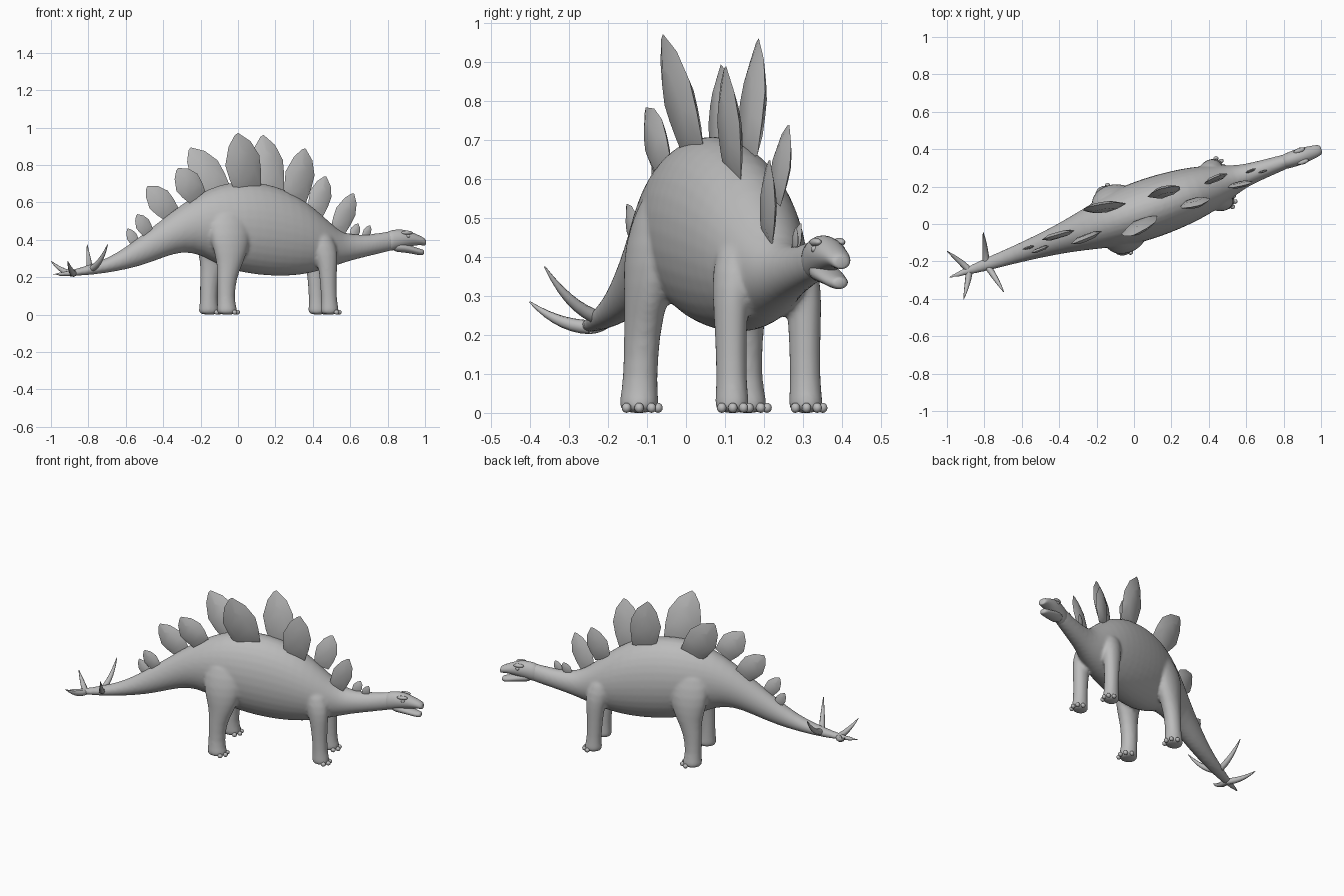
import bpy, bmesh
from math import cos, sin, pi, radians
from mathutils import Vector, Matrix

cube = bpy.data.objects.get("Cube")
if cube:
    bpy.data.objects.remove(cube)

# Local frame: x runs tail to head, y to the animal's left; it stands turned on the ground
PLACE = Matrix.Translation((0, 0.055, 0)) @ Matrix.Rotation(radians(19), 4, 'Z')

grey = bpy.data.materials.new("plain_grey")
grey.use_nodes = True
COLOUR = (0.5, 0.5, 0.5, 1)
grey.diffuse_color = COLOUR
grey.node_tree.nodes["Principled BSDF"].inputs["Base Color"].default_value = COLOUR


def finish(name, bm, angle=50, subdivide=0):
    bmesh.ops.recalc_face_normals(bm, faces=bm.faces)
    bm.transform(PLACE)
    mesh = bpy.data.meshes.new(name)
    bm.to_mesh(mesh)
    bm.free()
    mesh.materials.append(grey)
    obj = bpy.data.objects.new(name, mesh)
    bpy.context.collection.objects.link(obj)
    if subdivide:
        obj.modifiers.new("soften", 'SUBSURF').levels = subdivide
        obj.modifiers["soften"].render_levels = subdivide
    bpy.ops.object.select_all(action='DESELECT')
    obj.select_set(True)
    bpy.context.view_layer.objects.active = obj
    bpy.ops.object.shade_smooth_by_angle(angle=radians(angle))
    return obj


def loft(bm, rings, sides=16):
    """Skin over rings of (centre, half axis a, half axis b)."""
    loops = []
    for centre, a, b in rings:
        loops.append([bm.verts.new(Vector(centre) + Vector(a) * cos(2 * pi * i / sides)
                                   + Vector(b) * sin(2 * pi * i / sides)) for i in range(sides)])
    for lo, hi in zip(loops, loops[1:]):
        for i in range(sides):
            j = (i + 1) % sides
            bm.faces.new((lo[i], lo[j], hi[j], hi[i]))
    bm.faces.new(loops[0])
    bm.faces.new(loops[-1])


def lengthwise(bm, sections, sides=16):
    """Sections of (x, low z, high z, half width)."""
    loft(bm, [((x, 0, (lo + hi) / 2), (0, w, 0), (0, 0, (hi - lo) / 2))
              for x, lo, hi, w in sections], sides)


def ball(bm, centre, radii):
    m = Matrix.Translation(centre) @ Matrix.Diagonal((*radii, 1))
    bmesh.ops.create_uvsphere(bm, u_segments=12, v_segments=8, radius=1, matrix=m)


# Torso, tail and neck as one skin with the four legs
skin = bmesh.new()
lengthwise(skin, [
    (-1.058, .207, .222, .008), (-.95, .204, .234, .02), (-.85, .21, .265, .034),
    (-.74, .222, .3, .042), (-.635, .24, .36, .052), (-.53, .265, .435, .064),
    (-.42, .305, .515, .08), (-.32, .335, .59, .1), (-.21, .32, .655, .125),
    (-.105, .255, .7, .15), (0, .225, .717, .163), (.105, .208, .715, .165),
    (.21, .2, .693, .16), (.32, .203, .65, .148), (.42, .22, .58, .128),
    (.51, .247, .5, .1), (.58, .27, .445, .075), (.64, .288, .43, .06),
    (.74, .312, .427, .05), (.85, .337, .447, .041), (.91, .35, .45, .034)])

# Legs as rings of (z, x, y, half length, half width)
hind = [(-.003, -.112, .148, .06, .053), (.03, -.113, .147, .056, .051), (.08, -.118, .142, .046, .044),
        (.2, -.112, .14, .054, .046), (.28, -.09, .136, .074, .053), (.38, -.085, .13, .11, .062),
        (.48, -.085, .108, .12, .065), (.59, -.08, .075, .09, .05)]
fore = [(-.003, .485, .1, .054, .046), (.03, .484, .1, .05, .044), (.08, .48, .1, .042, .039),
        (.2, .475, .1, .047, .041), (.28, .472, .1, .056, .045), (.36, .46, .093, .07, .05),
        (.46, .43, .065, .06, .045)]
for side in (1, -1):
    for leg in (hind, fore):
        loft(skin, [((x, side * y, z), (rx, 0, 0), (0, ry, 0)) for z, x, y, rx, ry in leg])
body = finish("body_and_legs", skin, 180, 1)
remesh = body.modifiers.new("blend", 'REMESH')
remesh.mode = 'VOXEL'
remesh.voxel_size = 0.009
remesh.use_smooth_shade = True
relax = body.modifiers.new("relax", 'SMOOTH')
relax.factor = 0.5
relax.iterations = 6

# Toenails fanned round the front of each foot
toes = bmesh.new()
for side in (1, -1):
    for leg in (hind, fore):
        _, x, y, rx, ry = leg[0]
        for turn in (-60, -20, 20, 60):
            a = radians(turn)
            ball(toes, (x + rx * .93 * cos(a), side * y + ry * .93 * sin(a), .013), (.014, .012, .013))
finish("toenails", toes, 180)

# Head: skull with beak, lower jaw, brows and eyes
head = bmesh.new()
lengthwise(head, [(.83, .333, .443, .04), (.87, .34, .455, .043), (.92, .352, .46, .046),
                  (.965, .362, .45, .044), (1.0, .368, .435, .038), (1.035, .372, .42, .033),
                  (1.055, .366, .408, .026), (1.06, .372, .4, .016)], 12)
finish("head", head, 180, 1)
jaw = bmesh.new()
lengthwise(jaw, [(.87, .335, .4, .035), (.93, .332, .385, .041), (.98, .326, .368, .037),
                 (1.02, .317, .355, .031), (1.042, .316, .35, .024), (1.05, .322, .345, .014)], 12)
finish("lower_jaw", jaw, 180, 1)
brows = bmesh.new()
for side in (1, -1):
    ball(brows, (.945, side * .032, .438), (.032, .013, .011))
    ball(brows, (.95, side * .037, .42), (.011, .009, .009))
finish("brows_and_eyes", brows, 180)

# Back plates: pointed leaf outline, thicker in the middle
LEAF = [(-.1, -.36), (.2, -.46), (.48, -.5), (.78, -.34), (1, -.04),
        (.97, .07), (.8, .3), (.48, .5), (.2, .46), (-.1, .36)]


def plate(name, x0, z0, x1, z1, width, y0, y1):
    base, tip = Vector((x0, y0, z0)), Vector((x1, y1, z1))
    up = tip - base
    across = up.cross(Vector((0, 1, 0))).normalized() * width
    out = across.cross(up).normalized() * width * .11
    bm = bmesh.new()

    def ring(scale, lift):
        return [bm.verts.new(base + up * (.35 + (u - .35) * scale) + across * v * scale + out * lift)
                for u, v in LEAF]
    rim = ring(1, 0)
    for lift in (1, -1):
        inner = ring(.55, lift)
        for i in range(len(LEAF)):
            j = (i + 1) % len(LEAF)
            bm.faces.new((rim[i], rim[j], inner[j], inner[i]))
        bm.faces.new(inner)
    finish(name, bm, 35)


PLATES = [(-.575, .38, -.62, .46, .06, .01, .015), (-.515, .44, -.58, .535, .085, -.015, -.02),
          (-.38, .55, -.505, .685, .14, .02, .03), (-.25, .64, -.36, .78, .15, -.035, -.045),
          (-.09, .67, -.235, .89, .18, .07, .115), (.035, .69, -.045, .97, .2, -.055, -.108),
          (.205, .68, .165, .96, .18, .045, .08), (.315, .63, .35, .89, .165, -.04, -.072),
          (.455, .56, .51, .74, .125, .03, .045), (.56, .46, .635, .65, .115, -.03, -.05),
          (.655, .42, .685, .487, .055, .012, .018), (.715, .42, .742, .477, .045, -.01, -.014)]
for n, spec in enumerate(PLATES):
    plate(f"back_plate_{n + 1}", *spec)

# Tail spikes: two pairs, curving out and up
SPIKES = {"front": [(-.835, 0, .242), (-.81, .09, .262), (-.795, .168, .375)],
          "rear": [(-.93, 0, .22), (-.965, .07, .222), (-1.01, .135, .285)]}
for place, points in SPIKES.items():
    for side, label in ((1, "left"), (-1, "right")):
        p, q, r = [Vector((x, y * side, z)) for x, y, z in points]
        rings = []
        for k in range(8):
            t = k / 7
            centre = p * (1 - t) ** 2 + q * 2 * t * (1 - t) + r * t * t
            along = ((q - p) * (1 - t) + (r - q) * t).normalized()
            a = along.cross(Vector((1, 0, 0))).normalized()
            size = .016 * (1 - t ** 2) + .002
            rings.append((centre, a * size, along.cross(a) * size))
        spike = bmesh.new()
        loft(spike, rings, 8)
        finish(f"tail_spike_{place}_{label}", spike, 60)
